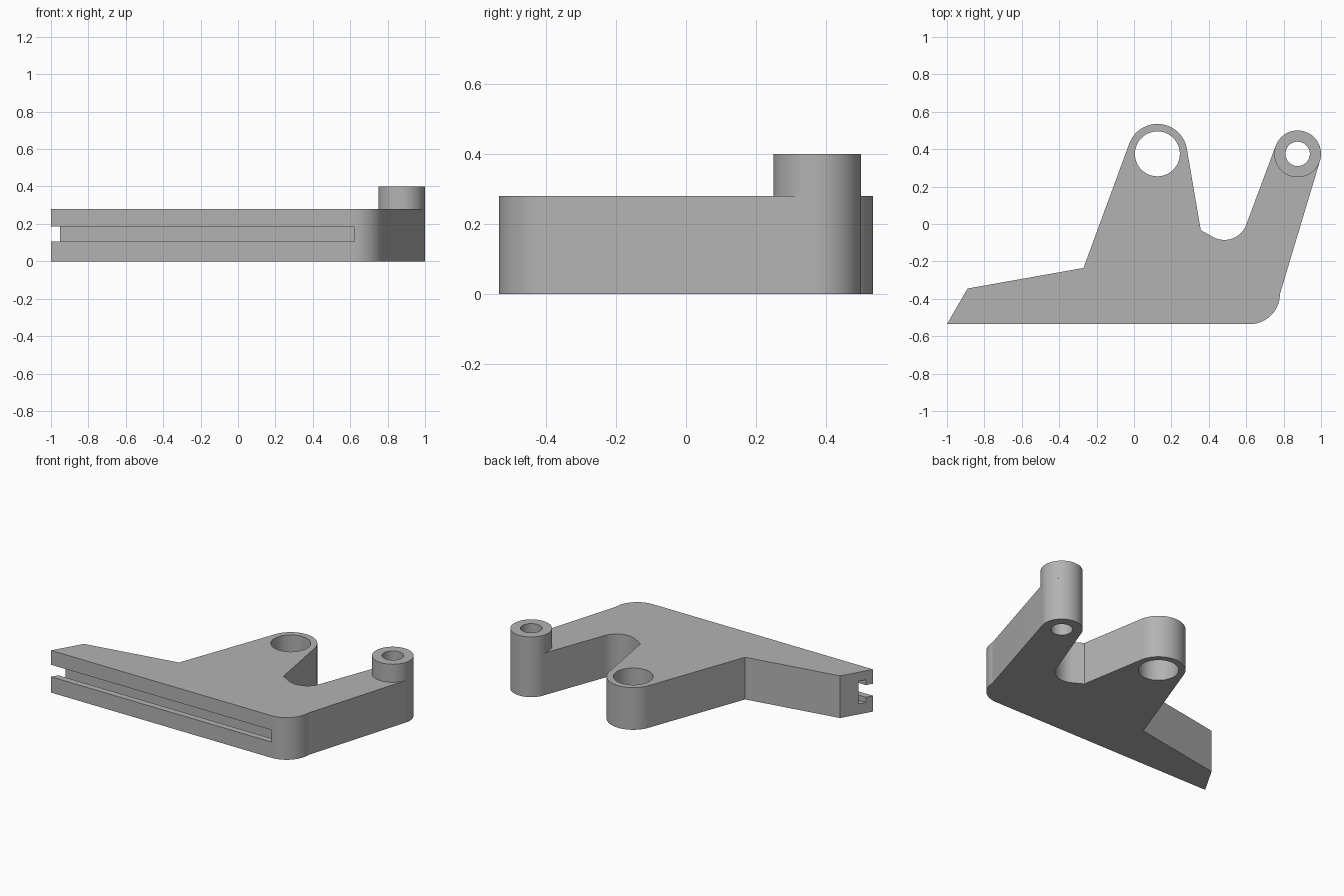
import bpy, bmesh
from math import cos, sin, radians
from mathutils import Matrix, Vector

if "Cube" in bpy.data.objects:
    bpy.data.objects.remove(bpy.data.objects["Cube"])

grey = bpy.data.materials.new("plain_grey")
grey.use_nodes = True
COLOUR = (0.45, 0.45, 0.45, 1)
grey.diffuse_color = COLOUR
grey.node_tree.nodes["Principled BSDF"].inputs["Base Color"].default_value = COLOUR

THICK, TOP = 0.28, 0.4
BIG, SMALL = (0.125, 0.375), (0.875, 0.375)   # centres of the two eyes


def arc(centre, radius, start, end, steps=32):
    angles = [radians(start + (end - start) * i / steps) for i in range(steps + 1)]
    return [(centre[0] + radius * cos(a), centre[1] + radius * sin(a)) for a in angles]


def circle(centre, radius):
    return arc(centre, radius, 0, 360, 96)[:-1]


def prism(name, outline, low, high, matrix=Matrix()):
    """Extrude a flat outline from low to high, then place it with the matrix."""
    bm = bmesh.new()
    face = bm.faces.new([bm.verts.new((x, y, low)) for x, y in outline])
    side = bmesh.ops.extrude_face_region(bm, geom=[face])["geom"]
    verts = [v for v in side if isinstance(v, bmesh.types.BMVert)]
    bmesh.ops.translate(bm, verts=verts, vec=Vector((0, 0, high - low)))
    bmesh.ops.transform(bm, matrix=matrix, verts=bm.verts)
    bmesh.ops.recalc_face_normals(bm, faces=bm.faces)
    mesh = bpy.data.meshes.new(name)
    bm.to_mesh(mesh)
    bm.free()
    mesh.materials.append(grey)
    obj = bpy.data.objects.new(name, mesh)
    bpy.context.collection.objects.link(obj)
    return obj


def activate(obj):
    bpy.ops.object.select_all(action="DESELECT")
    obj.select_set(True)
    bpy.context.view_layer.objects.active = obj


def cut(obj, cutter):
    cutter.hide_render = True
    mod = obj.modifiers.new("cut", "BOOLEAN")
    mod.operation, mod.solver, mod.object = "DIFFERENCE", "EXACT", cutter
    activate(obj)
    bpy.ops.object.modifier_apply(modifier=mod.name)
    bpy.data.objects.remove(cutter)


# Bracket plate: long foot, two arms with rounded ends, hollow between them
outline = [(-1, -0.535)]
outline += arc((0.62, -0.375), 0.16, -90, 0)        # rounded front corner
outline += arc(SMALL, 0.125, -16.5, 159)            # small arm end
outline += arc((0.483, 0.04), 0.125, -21, -120)     # hollow between arms
outline += [(0.357, -0.033)]
outline += arc(BIG, 0.16, 9.5, 160)                 # big arm end
outline += [(-0.27, -0.235), (-0.89, -0.345)]
plate = prism("bracket_plate", outline, 0, THICK)

# Raised collar on the small arm
collar = prism("raised_collar", circle(SMALL, 0.125), THICK, TOP)

# Through holes
cut(plate, prism("big_hole", circle(BIG, 0.12), -0.1, 0.5))
for part in (plate, collar):
    cut(part, prism("small_hole", circle(SMALL, 0.065), -0.1, 0.5))

# T-shaped slot along the front face, open at the slanted end
half = [(-0.6, 0.105), (-0.493, 0.105), (-0.493, 0.07), (-0.452, 0.07)]
mid = 0.145
profile = half + [(y, 2 * mid - z) for y, z in reversed(half)]
to_x = Matrix(((0, 0, 1, 0), (1, 0, 0, 0), (0, 1, 0, 0), (0, 0, 0, 1)))
cut(plate, prism("front_slot", profile, -1.1, 0.62, to_x))

# Smooth curved walls, crisp edges
for part in (plate, collar):
    activate(part)
    bpy.ops.object.shade_smooth_by_angle(angle=radians(12))
